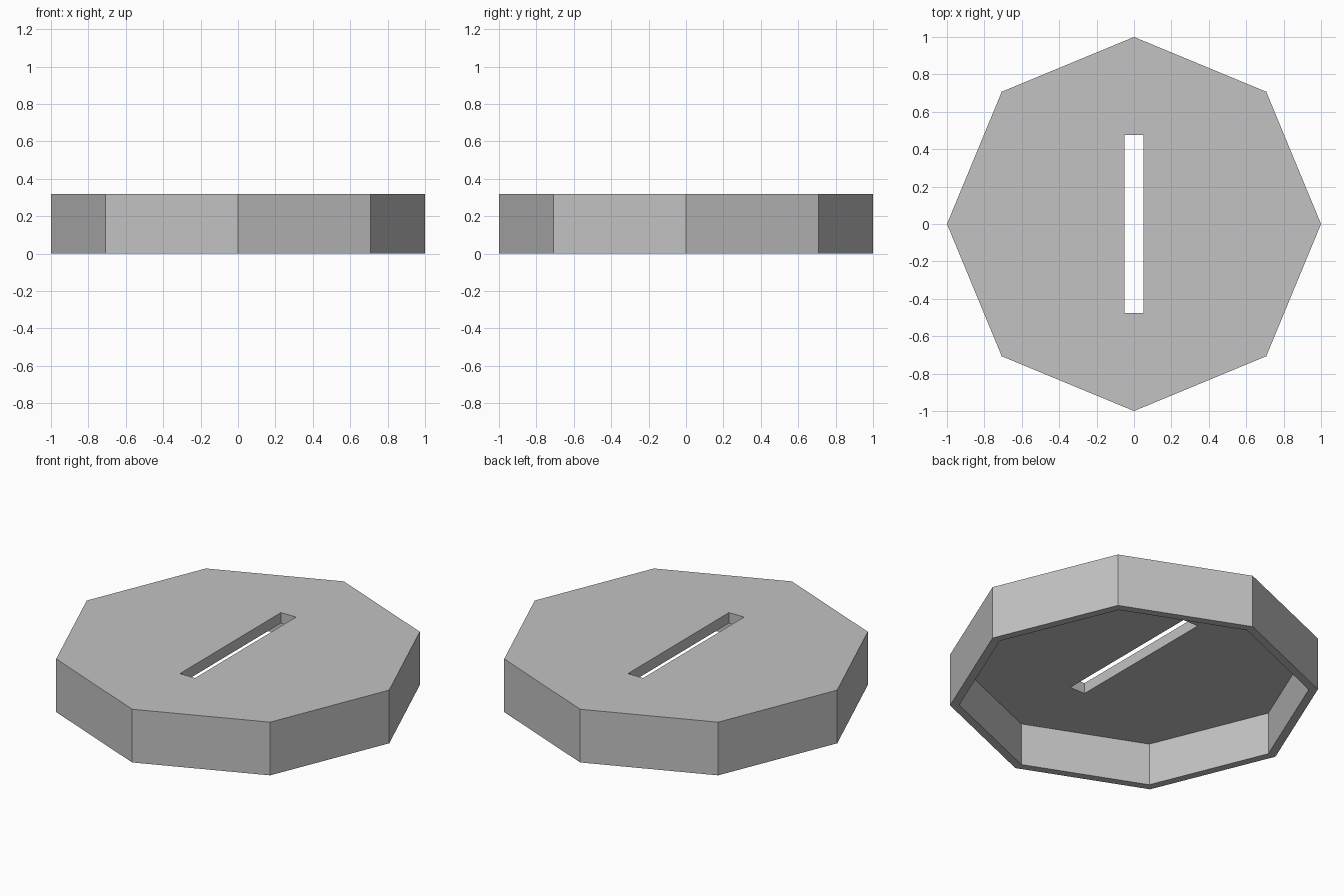
import bpy

default = bpy.data.objects.get("Cube")
if default:
    bpy.data.objects.remove(default, do_unlink=True)

HEIGHT = 0.318
TOP_THICKNESS = 0.064
OUTER_RADIUS, INNER_RADIUS = 1.0, 0.95
SLOT_WIDTH, SLOT_LENGTH = 0.1, 0.954

grey = bpy.data.materials.new("plain_grey")
grey.use_nodes = True
colour = (0.54, 0.54, 0.54, 1)
grey.diffuse_color = colour
grey.node_tree.nodes["Principled BSDF"].inputs["Base Color"].default_value = colour


def octagon(name, radius, bottom, top):
    """Eight-sided prism with corners on the x and y axes."""
    bpy.ops.mesh.primitive_cylinder_add(
        vertices=8, radius=radius, depth=top - bottom,
        location=(0, 0, (top + bottom) / 2))
    obj = bpy.context.object
    obj.name = name
    obj.data.materials.append(grey)
    return obj


def cut(target, cutter):
    """Subtract the cutter from the target and remove it."""
    mod = target.modifiers.new("cut", "BOOLEAN")
    mod.operation = "DIFFERENCE"
    mod.solver = "EXACT"
    mod.object = cutter
    bpy.context.view_layer.objects.active = target
    bpy.ops.object.modifier_apply(modifier=mod.name)
    bpy.data.objects.remove(cutter, do_unlink=True)


# Octagonal lid
lid = octagon("slotted_lid", OUTER_RADIUS, 0, HEIGHT)

# Hollow underside, leaving a thin rim
cut(lid, octagon("hollow_cutter", INNER_RADIUS, -0.1, HEIGHT - TOP_THICKNESS))

# Long slot through the top plate
bpy.ops.mesh.primitive_cube_add(size=1, location=(0, 0, HEIGHT))
slot = bpy.context.object
slot.name = "slot_cutter"
slot.scale = (SLOT_WIDTH, SLOT_LENGTH, TOP_THICKNESS * 4)
slot.data.materials.append(grey)
bpy.context.view_layer.update()
cut(lid, slot)
